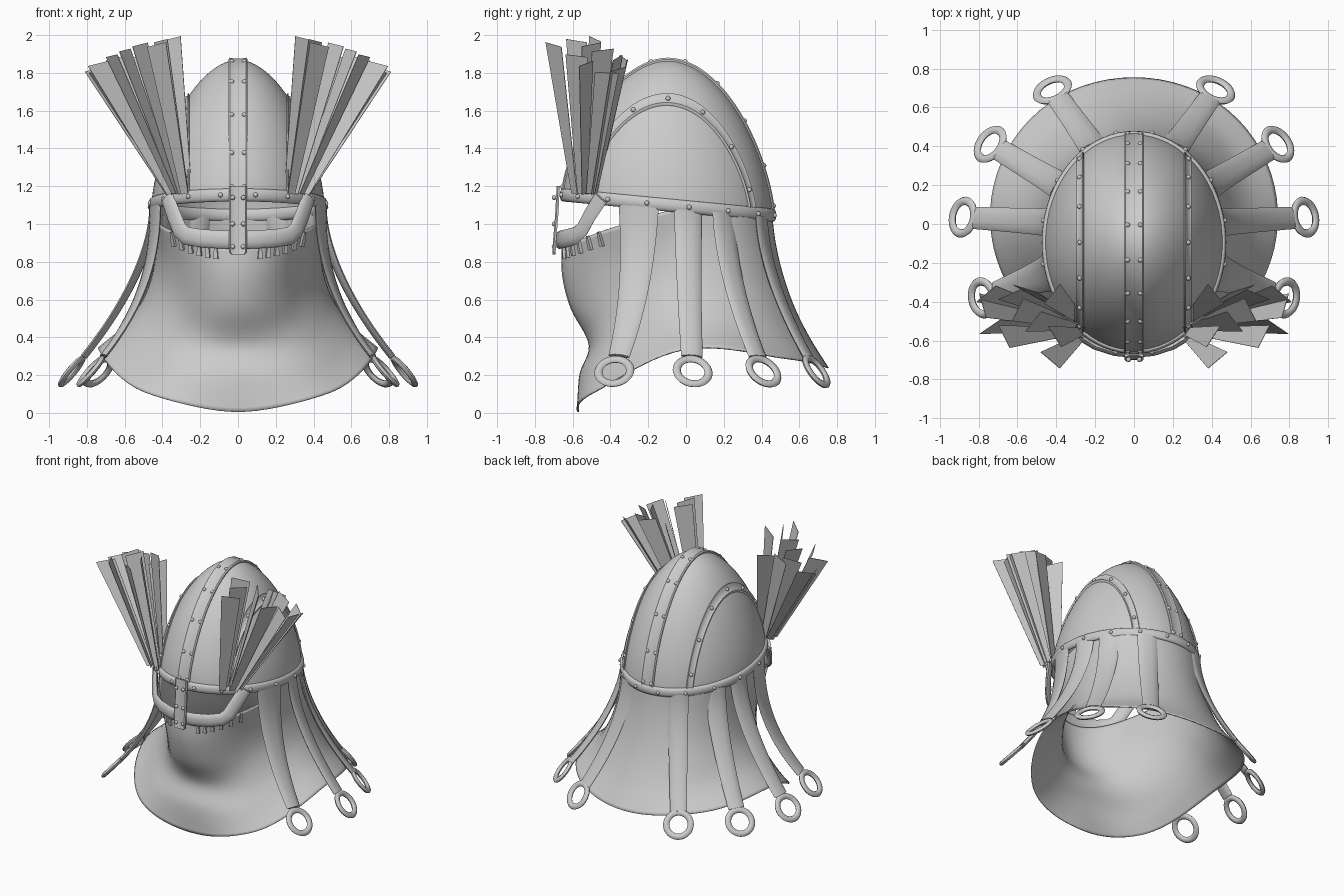
import bpy, bmesh, math
from math import sin, cos, pi, sqrt
from mathutils import Vector as V

if "Cube" in bpy.data.objects:
    bpy.data.objects.remove(bpy.data.objects["Cube"])

grey = bpy.data.materials.new("plain_grey")
grey.use_nodes = True
grey.diffuse_color = (0.6, 0.6, 0.6, 1)
grey.node_tree.nodes["Principled BSDF"].inputs["Base Color"].default_value = (0.6, 0.6, 0.6, 1)

RX, RY, CY, TOP = 0.458, 0.557, -0.095, 1.87


def finish(name, bm, angle=40, thick=0):
    bmesh.ops.recalc_face_normals(bm, faces=bm.faces[:])
    me = bpy.data.meshes.new(name)
    bm.to_mesh(me)
    bm.free()
    me.materials.append(grey)
    if angle:
        me.shade_smooth()
        me.set_sharp_from_angle(angle=math.radians(angle))
    ob = bpy.data.objects.new(name, me)
    bpy.context.collection.objects.link(ob)
    if thick:
        mod = ob.modifiers.new("thickness", "SOLIDIFY")
        mod.thickness = thick
    return ob


def grid(bm, rows, loop_rows=False, loop_cols=False, caps=False):
    """Skin a list of equal-length point rows with quads."""
    vs = [[bm.verts.new(p) for p in row] for row in rows]
    n, m = len(vs), len(vs[0])
    for i in range(n if loop_rows else n - 1):
        for j in range(m if loop_cols else m - 1):
            a, b = (i + 1) % n, (j + 1) % m
            bm.faces.new((vs[i][j], vs[i][b], vs[a][b], vs[a][j]))
    if caps:
        bm.faces.new(vs[0])
        bm.faces.new(vs[-1])


def sweep(bm, path, out, profile, closed=False):
    """Sweep profile(t) along path; out(p) is the outward direction."""
    n, rows = len(path), []
    for i, p in enumerate(path):
        if closed:
            t = path[(i + 1) % n] - path[i - 1]
        else:
            t = path[min(i + 1, n - 1)] - path[max(i - 1, 0)]
        t.normalize()
        side = t.cross(out(p)).normalized()
        up = side.cross(t)
        rows.append([p + side * a + up * b for a, b in profile(i / (n - 1))])
    grid(bm, rows, closed, True, not closed)


def oval(a, b, n=10):
    return [(a * cos(2 * pi * k / n), b * sin(2 * pi * k / n)) for k in range(n)]


def radial(p):
    return V((p.x, p.y - CY, 0)).normalized()


def strap_out(p):
    """Straps on the front half turn a little more sideways."""
    y = p.y - CY
    return V((p.x, y if y > 0 else 0.7 * y, 0)).normalized()


def rim_z(y):
    return 1.1 - 0.096 * (y - CY)


def dome(x, y, off=0):
    """Point on the skull above (x, y), pushed outward by off."""
    f = min(1, sqrt((x / RX) ** 2 + ((y - CY) / RY) ** 2))
    h = max(0, 1 - f ** (1 / 0.535)) ** (1 / 1.5)
    zb = rim_z(y)
    centre = V((0, CY, 1.1))
    return centre + (V((x, y, zb + (TOP - zb) * h)) - centre) * (1 + off / 0.55)


def section(c, phi, off=0):
    """Point on the slice of the skull at x = c."""
    return dome(c, CY + RY * sqrt(1 - (c / RX) ** 2) * cos(phi), off)


def catmull(p, t):
    a, b, c, d = p
    return b + 0.5 * t * (c - a + t * (2 * a - 5 * b + 4 * c - d + t * (3 * (b - c) + d - a)))


# Skull dome
bm = bmesh.new()
rows = []
for i in range(25):
    f = sin(pi / 2 * i / 24) if i else 0.002
    rows.append([dome(RX * f * cos(2 * pi * k / 64), CY + RY * f * sin(2 * pi * k / 64)) for k in range(64)])
grid(bm, rows, False, True)
bm.faces.new([v for v in bm.verts][:64])
finish("skull_dome", bm, 60)

# Rounded rim band
bm = bmesh.new()
rows = []
for k in range(72):
    a = 2 * pi * k / 72
    y = CY + RY * sin(a)
    rows.append([V(((RX + o) * cos(a), CY + (RY + o) * sin(a), rim_z(y) + w)) for w, o in oval(0.034, 0.017, 12)])
grid(bm, rows, True, True)
finish("rim_band", bm, 60)

# Crest band and side arch bands with beaded edges
bead = [(-1, 0), (-1, 0.007), (-0.85, 0.012), (-0.55, 0.007), (0.55, 0.007), (0.85, 0.012), (1, 0.007), (1, 0)]
for name, c, w in (("crest_band", 0, 0.05), ("left_arch_band", 0.275, 0.018), ("right_arch_band", -0.275, 0.018)):
    bm = bmesh.new()
    grid(bm, [[section(c + w * s, pi * k / 56, o) for s, o in bead] for k in range(57)])
    finish(name, bm)

# Nose guard
bm = bmesh.new()
path = [V((0, -0.668, 1.2)), V((0, -0.676, 1.05)), V((0, -0.688, 0.9)), V((0, -0.69, 0.85)), V((0, -0.69, 0.838))]
sweep(bm, path, radial, lambda t: [(w * (0.048 if t < 1 else 0.034), o * 1.4) for w, o in bead])
finish("nose_guard", bm)

# Eye guard, one curved bar from temple to temple
half = [V((0.375, -0.45, 1.14)), V((0.34, -0.51, 1.045)), V((0.31, -0.55, 0.97)), V((0.275, -0.585, 0.938)),
        V((0.2, -0.63, 0.925)), V((0.1, -0.662, 0.918))]
path = half + [V((0, -0.672, 0.915))] + [V((-p.x, p.y, p.z)) for p in reversed(half)]
bm = bmesh.new()
sweep(bm, path, radial, lambda t: oval(0.048, 0.018))
finish("eye_guard", bm, 60)

# Rivets
spots = []
for k in range(10):
    spots += [section(s * 0.032, pi * (0.04 + 0.92 * k / 9), 0.007) for s in (1, -1)]
for k in range(7):
    spots += [section(s * 0.275, pi * (0.1 + 0.8 * k / 6), 0.008) for s in (1, -1)]
for k in range(16):
    a = 2 * pi * (k + 0.5) / 16
    y = CY + (RY + 0.017) * sin(a)
    spots.append(V(((RX + 0.017) * cos(a), y, rim_z(y))))
for z in (1.14, 1.0, 0.88):
    spots += [V((s * 0.028, -0.698, z)) for s in (1, -1)]
bm = bmesh.new()
for p in spots:
    ball = bmesh.ops.create_uvsphere(bm, u_segments=10, v_segments=6, radius=0.013)
    bmesh.ops.translate(bm, verts=ball["verts"], vec=p)
finish("rivets", bm, 80)

# Cloth curtain: (radius, height) profiles at front, front corner, side, back corner, back
drape = [
    [(.66, .87), (.655, .72), (.61, .55), (.515, .36), (.565, .2), (.575, .005)],
    [(.55, .98), (.5, .8), (.49, .6), (.535, .4), (.62, .24), (.695, .11)],
    [(.435, 1.09), (.43, .92), (.45, .75), (.5, .6), (.6, .46), (.74, .34)],
    [(.45, 1.07), (.465, .9), (.50, .73), (.56, .57), (.64, .42), (.76, .29)],
    [(.455, 1.06), (.475, .9), (.515, .73), (.575, .56), (.655, .4), (.755, .24)],
]


def cloth(a, v, off=0):
    def down(k):
        prof = drape[min(k % 8, 8 - k % 8)]
        i = min(int(v * 5), 4)
        return catmull([V(prof[max(0, min(5, i + d))]) for d in (-1, 0, 1, 2)], v * 5 - i)
    u = (a / (2 * pi) * 8) % 8
    k = int(u)
    r, z = catmull([down(k + d) for d in (-1, 0, 1, 2)], u - k)
    return V(((r + off) * sin(a), -(r + off) * cos(a), z))


bm = bmesh.new()
grid(bm, [[cloth(2 * pi * k / 72, i / 28) for k in range(72)] for i in range(29)], False, True)
finish("cloth_curtain", bm, 80, 0.008)

# Small stitches along the face opening
bm = bmesh.new()
for s in (1, -1):
    for a in (0.18, 0.25, 0.33, 0.42, 0.53, 0.65):
        path = [cloth(s * a, v, 0.01) for v in (0, 0.05, 0.1)]
        sweep(bm, path, radial, lambda t: [(x * (0.006 + 0.007 * t), y) for x, y in ((-1, -.008), (1, -.008), (1, .008), (-1, .008))])
finish("face_stitches", bm, 30)

# Hanging straps, each ending in a flat ring: top y, ring x, ring y, half width, flare
straps = ((-0.25, 0.78, -0.38, 0.11, 2.3), (0.01, 0.88, 0.035, 0.075, 1.7),
          (0.2, 0.74, 0.41, 0.075, 1.7), (0.4, 0.42, 0.69, 0.075, 1.7))
for side, label in ((1, "left"), (-1, "right")):
    for n, (top_y, rx, ry, wide, flare) in enumerate(straps):
        top = V((side * 0.455 * sqrt(1 - ((top_y - CY) / 0.56) ** 2), top_y, rim_z(top_y) - 0.01))
        ring = V((side * rx, ry, 0.22))

        def along(s):
            p = top.lerp(ring, s ** flare)
            p.z = top.z + (ring.z - top.z) * s
            return p
        path = [along(0.91 * i / 16) for i in range(17)]
        bm = bmesh.new()
        sweep(bm, path, strap_out, lambda t: oval(wide + (0.058 - wide) * t, 0.016))
        finish(f"{label}_strap_{n + 1}", bm, 50)

        d = (ring - along(0.9)).normalized()
        across = d.cross(strap_out(ring)).normalized()
        normal = across.cross(d)
        loop = [ring + (d * cos(2 * pi * k / 32) + across * sin(2 * pi * k / 32)) * 0.085 for k in range(32)]
        bm = bmesh.new()
        sweep(bm, loop, lambda p: normal, lambda t: oval(0.022, 0.015, 8), True)
        finish(f"{label}_strap_ring_{n + 1}", bm, 50)

# Feather plumes: flat blades fanning up from the temples, as tip and turn
blades = [(.36, -.48, 1.98, .5), (.43, -.7, 1.95, .7), (.52, -.5, 1.95, -.9), (.64, -.36, 1.88, -.4),
          (.67, -.58, 1.89, 1.1), (.78, -.42, 1.8, 1.3), (.74, -.53, 1.85, -.6), (.42, -.36, 1.86, -.9),
          (.56, -.33, 1.88, .3), (.41, -.58, 1.97, 1), (.6, -.44, 1.92, -1.1), (.76, -.36, 1.82, -.7)]
for side, label in ((1, "left"), (-1, "right")):
    bm = bmesh.new()
    for x, y, z, turn in blades:
        tip = V((side * x, y, z))
        base = V((side * (0.265 + 0.24 * (x - 0.36)), -0.53 + 0.3 * (y + 0.5), 1.16))
        w = V((side * cos(turn), sin(turn), -0.25 * cos(turn)))
        grid(bm, [[base - w * 0.024, base + w * 0.024], [tip - w * 0.065, tip + w * 0.065]])
    finish(f"{label}_feather_plume", bm, 0, 0.003)
